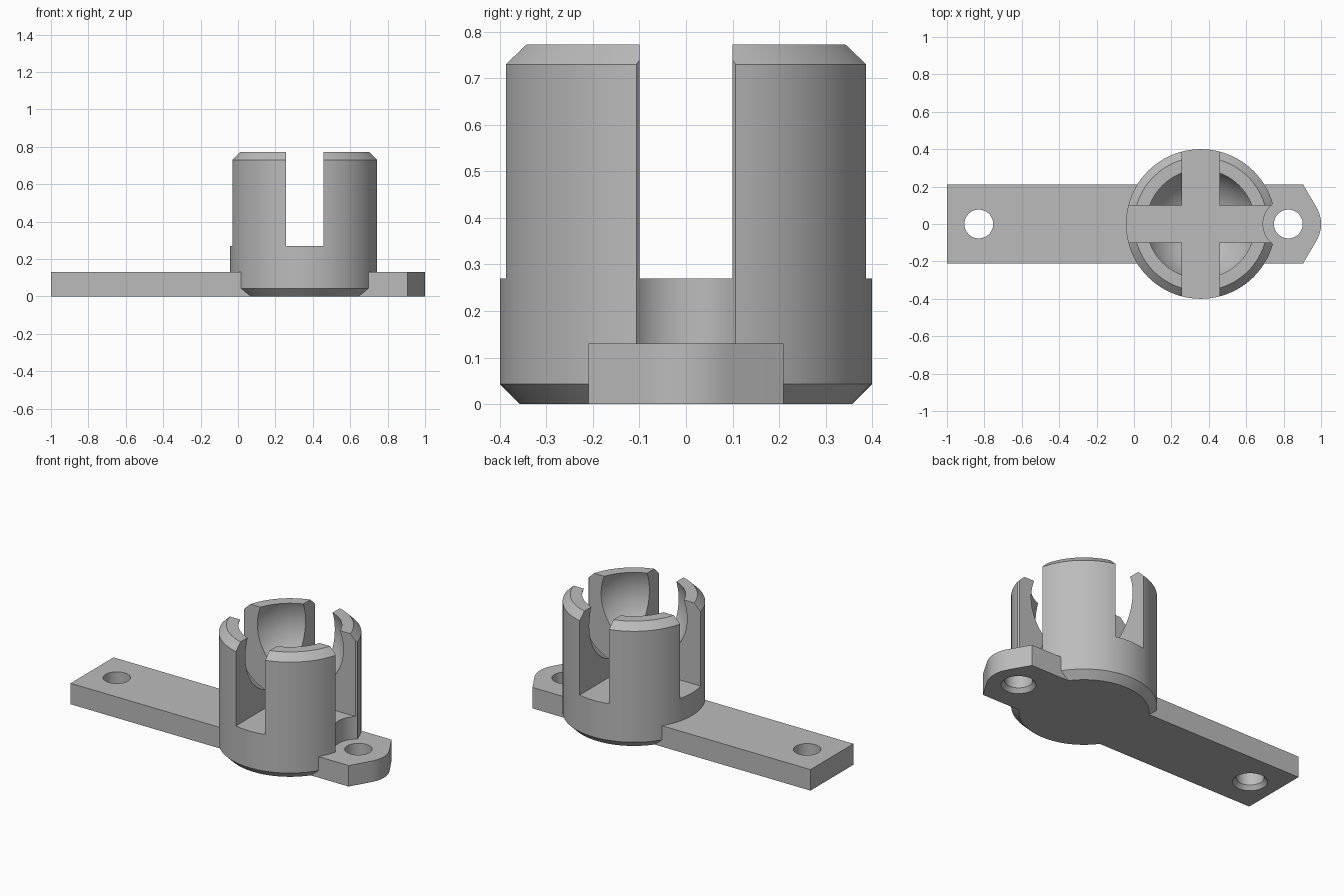
import bpy, bmesh, math

if "Cube" in bpy.data.objects:
    bpy.data.objects.remove(bpy.data.objects["Cube"], do_unlink=True)

PLATE_H = 0.13       # mounting plate thickness
HALF_W = 0.21        # mounting plate half width
SOCKET_X = 0.357     # axis of the ball socket
HOLES = (-0.83, 0.825)
SEGMENTS = 96

grey = bpy.data.materials.new("plain grey")
grey.use_nodes = True
colour = (0.5, 0.5, 0.5, 1)
grey.diffuse_color = colour
grey.node_tree.nodes["Principled BSDF"].inputs["Base Color"].default_value = colour


def make_object(name, bm):
    bmesh.ops.recalc_face_normals(bm, faces=bm.faces)
    mesh = bpy.data.meshes.new(name)
    bm.to_mesh(mesh)
    bm.free()
    mesh.materials.append(grey)
    obj = bpy.data.objects.new(name, mesh)
    bpy.context.collection.objects.link(obj)
    return obj


def extrude_outline(name, outline, height):
    bm = bmesh.new()
    face = bm.faces.new([bm.verts.new((x, y, 0)) for x, y in outline])
    top = bmesh.ops.extrude_face_region(bm, geom=[face])["geom"]
    verts = [v for v in top if isinstance(v, bmesh.types.BMVert)]
    bmesh.ops.translate(bm, verts=verts, vec=(0, 0, height))
    return make_object(name, bm)


def lathe(name, profile, x, segments=SEGMENTS):
    """Closed solid of (radius, z) rings around a vertical axis."""
    bm = bmesh.new()
    turn = [2 * math.pi * i / segments for i in range(segments)]
    rings = [[bm.verts.new((x + r * math.cos(a), r * math.sin(a), z)) for a in turn]
             for r, z in profile]
    for low, high in zip(rings, rings[1:]):
        for i in range(segments):
            j = (i + 1) % segments
            bm.faces.new((low[i], low[j], high[j], high[i]))
    bm.faces.new(rings[0][::-1])
    bm.faces.new(rings[-1])
    return make_object(name, bm)


def box(name, centre, size):
    bm = bmesh.new()
    bmesh.ops.create_cube(bm, size=1)
    bmesh.ops.scale(bm, verts=bm.verts, vec=size)
    bmesh.ops.translate(bm, verts=bm.verts, vec=centre)
    return make_object(name, bm)


def combine(target, tool, operation):
    mod = target.modifiers.new(tool.name, "BOOLEAN")
    mod.operation, mod.solver, mod.object = operation, "EXACT", tool
    bpy.context.view_layer.objects.active = target
    bpy.ops.object.modifier_apply(modifier=mod.name)
    bpy.data.objects.remove(tool, do_unlink=True)


# Mounting plate with a tapered, rounded nose
nose_r = 1 - HOLES[1]
nose = [(HOLES[1] + nose_r * math.cos(a), nose_r * math.sin(a))
        for a in (math.radians(-30.2 + 60.4 * i / 16) for i in range(17))]
outline = [(-1, -HALF_W), (0.905, -HALF_W)] + nose + [(0.905, HALF_W), (-1, HALF_W)]
holder = extrude_outline("caster_holder", outline, PLATE_H)

# Round socket body, chamfered at both ends
body = lathe("socket_body", [(0.357, 0), (0.4, 0.043), (0.4, 0.73), (0.357, 0.773)], SOCKET_X)
combine(holder, body, "UNION")

# Spherical seat for the ball
ball_r, ball_z = 0.311, 0.662
arc = [math.pi * (i / 48 - 0.5) for i in range(1, 48)]
seat = lathe("ball_seat", [(ball_r * math.cos(a), ball_z + ball_r * math.sin(a)) for a in arc],
             SOCKET_X)
combine(holder, seat, "DIFFERENCE")

# Crossed slots that leave four legs
for size in ((1, 0.2, 1), (0.2, 1, 1)):
    combine(holder, box("slot", (SOCKET_X, 0, 0.77), size), "DIFFERENCE")

# Clearance for the screw head beside the socket
combine(holder, lathe("screw_clearance", [(0.135, PLATE_H), (0.135, 1)], HOLES[1]), "DIFFERENCE")

# Screw holes, flared underneath
for x in HOLES:
    hole = lathe("screw_hole", [(0.104, -0.01), (0.077, 0.025), (0.077, 0.2)], x, 48)
    combine(holder, hole, "DIFFERENCE")

# Smooth shading with sharp edges kept
bpy.ops.object.select_all(action="DESELECT")
holder.select_set(True)
bpy.context.view_layer.objects.active = holder
bpy.ops.object.shade_smooth_by_angle(angle=math.radians(25))
